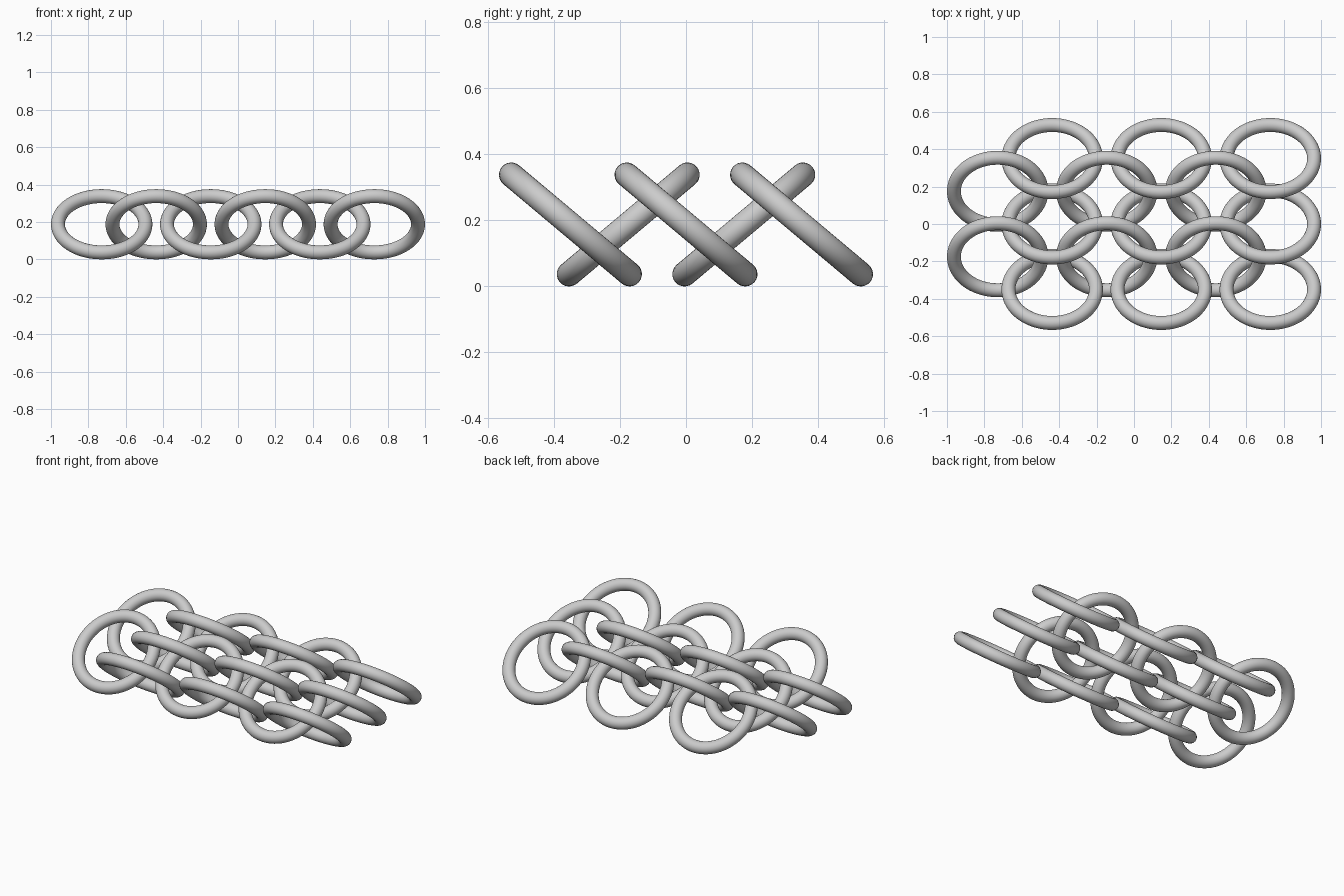
import bpy
from math import radians, sin

cube = bpy.data.objects.get("Cube")
if cube:
    bpy.data.objects.remove(cube, do_unlink=True)

RING, WIRE, TILT = 0.234, 0.0372, radians(40)
STEP = (1 - RING - WIRE) / 2.5      # x distance between neighbouring columns
ROW = 0.35                          # y distance between rows

steel = bpy.data.materials.new("light grey steel")
steel.use_nodes = True
grey = (0.6, 0.6, 0.6, 1)
steel.diffuse_color = grey
steel.node_tree.nodes["Principled BSDF"].inputs["Base Color"].default_value = grey


def ring(name, x, y, tilt):
    """One smooth round-wire ring, tilted about the x axis."""
    bpy.ops.mesh.primitive_torus_add(
        major_radius=RING, minor_radius=WIRE,
        major_segments=72, minor_segments=24,
        location=(x, y, RING * sin(TILT) + WIRE), rotation=(tilt, 0, 0))
    obj = bpy.context.object
    obj.name = name
    obj.data.materials.append(steel)
    bpy.ops.object.shade_smooth()


# Six interlocked columns: two back-rising rings, then three front-rising rings
for col in range(6):
    x = (col - 2.5) * STEP
    odd = col % 2
    count = 3 if odd else 2
    for row in range(count):
        y = (row - (count - 1) / 2) * ROW
        kind = "front_rising_ring" if odd else "back_rising_ring"
        ring(f"{kind}_{col + 1}_{row + 1}", x, y, -TILT if odd else TILT)
